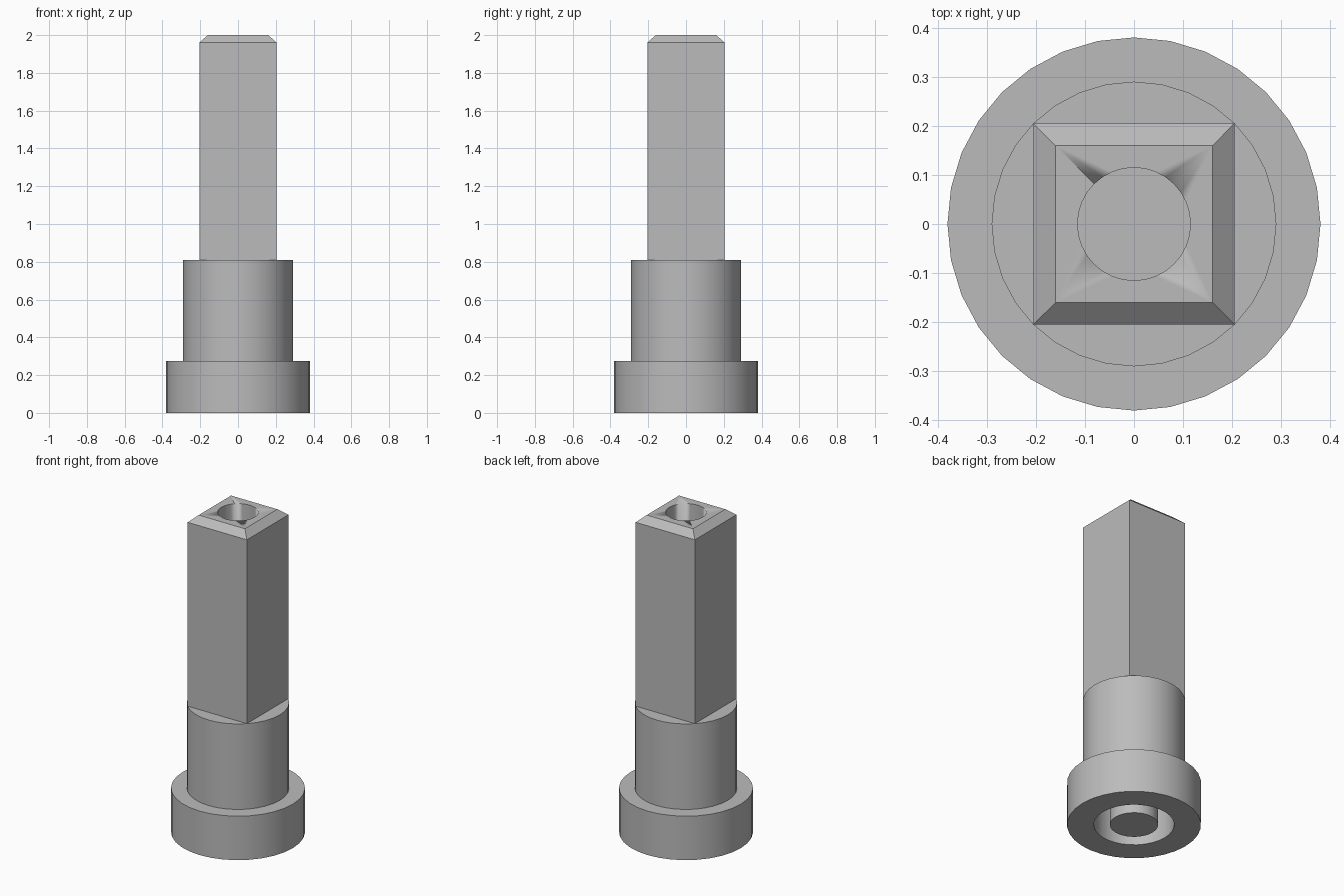
import bpy, bmesh, math

cube = bpy.data.objects.get("Cube")
if cube:
    bpy.data.objects.remove(cube, do_unlink=True)

SIDES = 32

# One plain grey for the whole part
grey = bpy.data.materials.new("plain grey")
grey.use_nodes = True
colour = (0.5, 0.5, 0.5, 1)
grey.diffuse_color = colour
grey.node_tree.nodes["Principled BSDF"].inputs["Base Color"].default_value = colour


def finish(name, bm):
    """Turn a bmesh into a shaded, coloured object."""
    bmesh.ops.recalc_face_normals(bm, faces=bm.faces)
    mesh = bpy.data.meshes.new(name)
    bm.to_mesh(mesh)
    bm.free()
    mesh.materials.append(grey)
    obj = bpy.data.objects.new(name, mesh)
    bpy.context.collection.objects.link(obj)
    bpy.ops.object.select_all(action='DESELECT')
    obj.select_set(True)
    bpy.context.view_layer.objects.active = obj
    bpy.ops.object.shade_smooth_by_angle(angle=math.radians(30))
    return obj


def lathe(name, profile):
    """Revolve (radius, height) points around the z axis."""
    bm = bmesh.new()
    verts = [bm.verts.new((r, 0, z)) for r, z in profile]
    edges = [bm.edges.new(pair) for pair in zip(verts, verts[1:])]
    bmesh.ops.spin(bm, geom=verts + edges, cent=(0, 0, 0), axis=(0, 0, 1),
                   angle=math.tau, steps=SIDES, use_merge=True)
    bmesh.ops.remove_doubles(bm, verts=bm.verts, dist=0.0005)
    return finish(name, bm)


# Round flange and collar, with a ring recess around a centre pin underneath
groove = 0.5
lathe("flange_and_collar", [
    (0, 0), (0.137, 0), (0.137, groove), (0.228, groove), (0.228, 0),
    (0.38, 0), (0.38, 0.275), (0.29, 0.275), (0.29, 0.81), (0, 0.81)])

# Square shaft with a chamfered top
bm = bmesh.new()
rings = []
for half, z in ((0.205, 0.81), (0.205, 1.96), (0.16, 2.0)):
    rings.append([bm.verts.new((sx * half, sy * half, z))
                  for sx, sy in ((-1, -1), (1, -1), (1, 1), (-1, 1))])
for low, high in zip(rings, rings[1:]):
    for i in range(4):
        j = (i + 1) % 4
        bm.faces.new((low[i], low[j], high[j], high[i]))
bm.faces.new(rings[0])
bm.faces.new(rings[-1])
shaft = finish("square_shaft", bm)

# Round socket bored into the shaft top
cutter = lathe("socket_cutter", [(0, 1.2), (0.115, 1.2), (0.115, 2.1), (0, 2.1)])
bore = shaft.modifiers.new("socket", 'BOOLEAN')
bore.operation = 'DIFFERENCE'
bore.solver = 'EXACT'
bore.object = cutter
bpy.context.view_layer.objects.active = shaft
# Bore first, so the shading modifier stays last
shaft.modifiers.move(len(shaft.modifiers) - 1, 0)
cutter.hide_render = True
cutter.hide_set(True)
